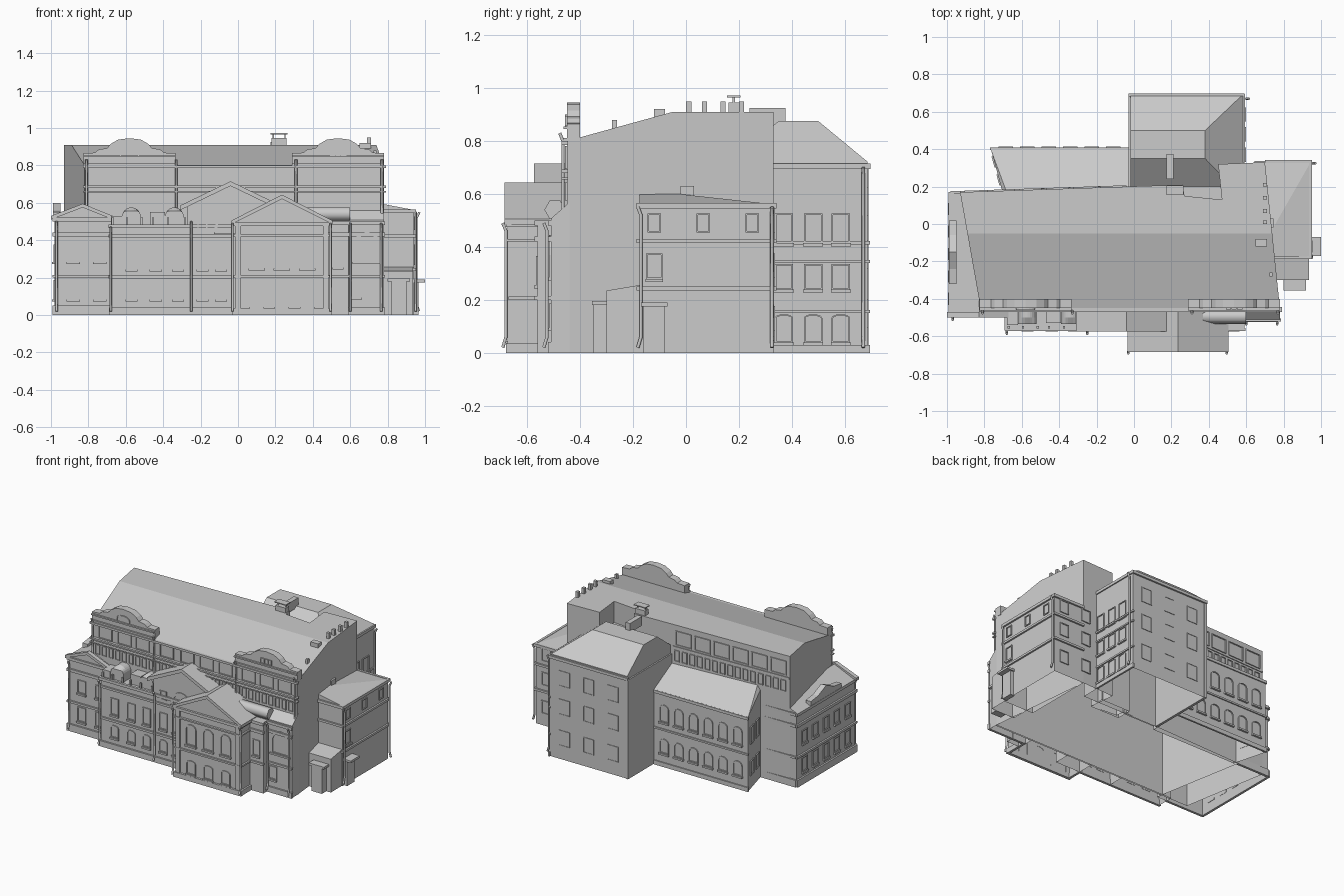
import bpy, bmesh, math
from mathutils import Vector

if "Cube" in bpy.data.objects:
    bpy.data.objects.remove(bpy.data.objects["Cube"])


def finish(name, bm):
    bmesh.ops.recalc_face_normals(bm, faces=bm.faces[:])
    me = bpy.data.meshes.new(name)
    bm.to_mesh(me)
    bm.free()
    ob = bpy.data.objects.new(name, me)
    bpy.context.collection.objects.link(ob)
    return ob


def prism(bm, lo, hi, caps=(True, True)):
    a, b = [bm.verts.new(p) for p in lo], [bm.verts.new(p) for p in hi]
    n = len(a)
    for i in range(n):
        bm.faces.new((a[i], a[(i + 1) % n], b[(i + 1) % n], b[i]))
    if caps[0]:
        bm.faces.new(a[::-1])
    if caps[1]:
        bm.faces.new(b)


def slope(axis, p, q):
    """Roof plane through two (coordinate, z) points, running along the other axis."""
    du, dz = q[0] - p[0], q[1] - p[1]
    s = 1 if du > 0 else -1
    if axis == 'x':
        return Vector((p[0], 0, p[1])), Vector((-dz * s, 0, du * s))
    return Vector((0, p[0], p[1])), Vector((0, -dz * s, du * s))


def block(name, foot, h, cuts=()):
    """Open-bottomed walls over a footprint, trimmed by roof planes."""
    bm = bmesh.new()
    prism(bm, [(x, y, 0) for x, y in foot], [(x, y, h) for x, y in foot], (False, True))
    for co, no in cuts:
        r = bmesh.ops.bisect_plane(bm, geom=bm.verts[:] + bm.edges[:] + bm.faces[:], dist=1e-5,
                                   plane_co=co, plane_no=no, clear_outer=True)
        edges = [e for e in r['geom_cut'] if isinstance(e, bmesh.types.BMEdge) and e.is_boundary]
        bmesh.ops.holes_fill(bm, edges=edges, sides=0)
    return finish(name, bm)


def rect(x0, x1, y0, y1):
    return [(x0, y0), (x1, y0), (x1, y1), (x0, y1)]


def boxes(name, dims):
    bm = bmesh.new()
    for x0, x1, y0, y1, z0, z1 in dims:
        f = rect(x0, x1, y0, y1)
        prism(bm, [(x, y, z0) for x, y in f], [(x, y, z1) for x, y in f])
    return finish(name, bm)


def profile_y(name, pts, y0, y1):
    bm = bmesh.new()
    prism(bm, [(x, y0, z) for x, z in pts], [(x, y1, z) for x, z in pts])
    return finish(name, bm)


# A wall is (origin, direction); local coordinates are (along, outward, up)
def front(y): return Vector((0, y)), Vector((1, 0))
def back(y): return Vector((0, y)), Vector((-1, 0))
def right(x): return Vector((x, 0)), Vector((0, 1))
def left(x): return Vector((x, 0)), Vector((0, -1))
def between(p, q): return Vector(p), (Vector(q) - Vector(p)).normalized()


def put(wall, t, o, z):
    p, d = wall
    return (p.x + d.x * t + d.y * o, p.y + d.y * t - d.x * o, z)


def outline(w, z0, z1, arch, m):
    h = w / 2 + m
    pts = [(-h, z0 - m), (h, z0 - m)]
    if not arch:
        return pts + [(h, z1 + m), (-h, z1 + m)]
    rise = w * arch
    for i in range(9):
        a = math.pi * i / 8
        pts.append((h * math.cos(a), z1 - rise + (rise + m) * math.sin(a)))
    return pts


def windows(name, wall, ts, z0, z1, w, arch=0, sill=True, m=0.006, d=0.007):
    bm = bmesh.new()
    for t in ts:
        inn, out = outline(w, z0, z1, arch, 0), outline(w, z0, z1, arch, m)
        rings = [[bm.verts.new(put(wall, t + u, o, z)) for u, z in pts]
                 for pts, o in ((out, -0.002), (out, d), (inn, d), (inn, 0.001))]
        n = len(inn)
        for a, b in zip(rings, rings[1:]):
            for i in range(n):
                bm.faces.new((a[i], a[(i + 1) % n], b[(i + 1) % n], b[i]))
        bm.faces.new(rings[3])
        if sill:
            c = [(t - w * .65, -.002), (t + w * .65, -.002), (t + w * .65, .014), (t - w * .65, .014)]
            prism(bm, [put(wall, *p, z0 - .018) for p in c], [put(wall, *p, z0 - .006) for p in c])
    return finish(name, bm)


def strips(name, wall, t0, t1, rows, d=0.012):
    """Horizontal mouldings: rows of (z, height)."""
    bm = bmesh.new()
    c = [(t0, -.005), (t1, -.005), (t1, d), (t0, d)]
    for z, h in rows:
        prism(bm, [put(wall, *p, z) for p in c], [put(wall, *p, z + h) for p in c])
    return finish(name, bm)


def pipe(name, pts, r=0.007):
    cu = bpy.data.curves.new(name, 'CURVE')
    cu.dimensions, cu.bevel_depth, cu.bevel_resolution, cu.use_fill_caps = '3D', r, 1, True
    sp = cu.splines.new('POLY')
    sp.points.add(len(pts) - 1)
    for p, q in zip(sp.points, pts):
        p.co = (*q, 1)
    bpy.context.collection.objects.link(bpy.data.objects.new(name, cu))


# Main hall and the low link roof in its rear notch
hall = [(-.82, -.45), (.78, -.45), (.70, .33), (.45, .32), (.47, .13), (.27, .15), (.26, .21), (-.93, .17)]
block("main_hall", hall, .91, [slope('y', (-.45, .80), (-.05, .91))])
block("rear_link", rect(.24, .47, .13, .24), .76)
F = front(-.45)
strips("hall_cornice", F, -.83, .79, [(.785, .015), (.68, .012), (.655, .008)], .02)
windows("hall_large_windows", F, [-.72, -.57, -.43, -.24, -.08, .07, .22, .40, .54, .68], .70, .775, .095, sill=False)
windows("hall_small_windows", F, [-.78 + .052 * i for i in range(30)], .58, .64, .026, sill=False, m=.004)
B = between((.26, .21), (-.93, .17))
windows("hall_rear_large_windows", B, [.38 + .145 * i for i in range(6)], .775, .865, .11, sill=False)
windows("hall_rear_small_windows", B, [.33 + .058 * i for i in range(15)], .66, .73, .032, sill=False, m=.004)
strips("hall_rear_cornice", B, .3, 1.19, [(.75, .01)], .006)

# Curved roof parapets
half = [(.245, .80), (.245, .865), (.185, .868), (.165, .885), (.12, .892), (.10, .915), (.06, .938), (0, .945)]
for nm, cx in (("left", -.58), ("right", .535)):
    pts = [(cx + x, z) for x, z in half] + [(cx - x, z) for x, z in half[-2::-1]]
    profile_y(nm + "_parapet", pts, -.45, -.40)
    strips(nm + "_parapet_moulding", front(-.45), cx - .245, cx + .245, [(.80, .012), (.845, .01)])
windows("left_parapet_oval", front(-.45), [-.58], .855, .895, .09, arch=.22, sill=False)
windows("right_parapet_lights", front(-.45), [.505, .535, .565], .86, .89, .02, sill=False, m=.004)

# Left wing with front gable and side parapet
lw = [(-.98, -.485), (-.6, -.485), (-.72, .165), (-.98, .165)]
block("left_wing", lw, .7, [slope('x', (-.98, .52), (-.83, .585)), slope('x', (-.68, .52), (-.83, .585))])
profile_y("left_wing_gable_moulding", [(-1, .51), (-.83, .575), (-.67, .51), (-.67, .53), (-.83, .595), (-1, .53)], -.50, -.47)
bm = bmesh.new()
side = [(-.32, .5), (.02, .5), (.02, .55), (-.06, .56), (-.15, .60), (-.24, .56), (-.32, .55)]
prism(bm, [(-.99, y, z) for y, z in side], [(-.95, y, z) for y, z in side])
finish("left_wing_side_parapet", bm)
rows = [(.0, .05), (.2, .015), (.42, .02), (.50, .02)]
strips("left_wing_front_mouldings", front(-.485), -.99, -.68, rows)
strips("left_wing_side_mouldings", left(-.98), -.17, .49, rows)
strips("left_wing_back_mouldings", back(.165), .72, .98, rows)
for z0, z1 in ((.09, .18), (.29, .37)):
    windows("left_wing_front_windows", front(-.485), [-.88, -.74], z0, z1, .055)
    windows("left_wing_side_windows", left(-.98), [-.08, .04, .16, .28, .40], z0, z1, .05)

# Front left bay, terrace dormers
G = front(-.56)
block("front_left_bay", rect(-.68, -.27, -.56, -.44), .48)
strips("front_left_bay_mouldings", G, -.69, -.03, [(0, .04), (.195, .015), (.415, .015), (.465, .02)])
strips("front_left_bay_side_mouldings", left(-.68), .48, .57, [(.195, .015), (.415, .015), (.465, .02)])
windows("front_bay_ground_windows", G, [-.57, -.44, -.32, -.19, -.09], .09, .165, .05, arch=.25)
windows("front_bay_upper_windows", G, [-.57, -.44, -.32, -.19, -.09], .25, .355, .05)
for cx in (-.57, -.34):
    bm = bmesh.new()
    arch = [(cx + .05, .48)] + [(cx + .05 * math.cos(math.pi * i / 12), .525 + .05 * math.sin(math.pi * i / 12))
                                for i in range(13)] + [(cx - .05, .48)]
    prism(bm, [(x, -.535, min(z, .555)) for x, z in arch], [(x, -.50, z) for x, z in arch], (True, False))
    prism(bm, [(x, -.50, z) for x, z in arch], [(x, -.45, z) for x, z in arch], (False, True))
    finish("barrel_dormer", bm)
boxes("terrace_boxes", [(-.47, -.39, -.53, -.45, .48, .55), (-.68, -.62, -.54, -.45, .48, .53)])
boxes("terrace_posts", [(x, x + .012, -.558, -.546, .48, .52) for x in (-.675, -.60, -.52, -.46, -.38, -.29)])

# Rear front-facing gable
block("centre_gable", rect(-.27, .18, -.56, -.44), .8,
      [slope('x', (-.32, .575), (-.04, .70)), slope('x', (.24, .575), (-.04, .70))])
profile_y("centre_gable_moulding", [(-.31, .56), (-.04, .69), (.23, .56), (.23, .585), (-.04, .715), (-.31, .585)], -.575, -.45)
windows("centre_arched_window", G, [-.05], .45, .525, .12, arch=.5, m=.015)
windows("centre_attic_windows", G, [-.19], .46, .51, .04, sill=False)

# Pediment bay
block("pediment_bay", rect(-.015, .485, -.665, -.44), .8,
      [slope('x', (-.03, .495), (.235, .63)), slope('x', (.5, .495), (.235, .63))])
profile_y("pediment_roof", [(-.035, .485), (.235, .62), (.505, .485), (.505, .505), (.235, .643), (-.035, .505)], -.685, -.44)
P = front(-.665)
strips("pediment_cornice", P, -.03, .5, [(.475, .02), (.42, .01), (.0, .035)], .015)
strips("pediment_string", P, -.015, .485, [(.2, .012)])
for w, a, b in ((right(.485), -.67, -.5), (left(-.015), .56, .67)):
    strips("pediment_side_mouldings", w, a, b, [(0, .035), (.2, .012), (.42, .01), (.475, .02)])
windows("pediment_upper_windows", P, [.1, .235, .37], .255, .39, .068, arch=.4)
windows("pediment_ground_windows", P, [.1, .235, .37], .05, .135, .06, arch=.2)
boxes("pediment_pilasters", [(x, x + .03, -.675, -.66, 0, .48) for x in (-.015, .455)])

# Front right bay with barrel roof
block("front_right_bay", rect(.48, .78, -.51, -.44), .57, [slope('y', (-.53, .49), (-.45, .56))])
block("front_right_pier", rect(.48, .59, -.56, -.5), .50)
strips("front_right_mouldings", front(-.51), .48, .785, [(0, .04), (.2, .015), (.42, .02), (.48, .02)])
strips("pier_mouldings", G, .48, .595, [(.2, .015), (.42, .02), (.48, .02)])
windows("front_right_windows", front(-.51), [.63], .1, .18, .05)
windows("front_right_arch", front(-.51), [.69], .29, .43, .12, arch=.5, m=.015)
windows("pier_window", G, [.535], .26, .36, .045)
pipe("barrel_roof", [(.34, -.495, .54), (.60, -.495, .54)], .04)

# Right wing, side porch and door
block("right_wing", rect(.70, .94, -.175, .33), .61,
      [slope('x', (.95, .56), (.74, .60)), slope('y', (.34, .56), (.0, .597))])
W = right(.94)
rows = [(.235, .015), (.415, .015), (.545, .02)]
for w, a, b in ((W, -.187, .342), (front(-.175), .75, .95), (back(.33), -.95, -.70)):
    strips("right_wing_mouldings", w, a, b, rows)
windows("right_wing_attic_windows", W, [-.12, .065, .25], .46, .52, .04, sill=False)
windows("right_wing_window", W, [-.12], .285, .37, .05)
for z0 in (.09, .29, .46):
    windows("right_wing_rear_windows", back(.33), [-.86, -.68], z0, z0 + .08, .06, sill=False)
block("side_porch", rect(.75, .935, -.30, -.175), .3, [slope('y', (-.30, .235), (-.18, .255))])
boxes("porch_and_door", [(.82, .90, -.35, -.30, 0, .18), (.80, .92, -.355, -.30, .18, .195),
                         (.93, .965, -.16, -.08, 0, .175), (.93, 1.0, -.17, -.07, .175, .19)])

# Tall rear block with hipped roof
block("rear_block", rect(-.02, .585, .2, .685), .875, [slope('y', (.70, .71), (.5, .875)),
      slope('x', (.59, .71), (.38, .875)), slope('y', (.2, .76), (.35, .875))])
boxes("rear_block_fire_wall", [(-.03, -.012, .2, .69, 0, .70)])
R, K = right(.585), back(.685)
strips("rear_right_mouldings", R, .33, .695, [(.695, .02), (.41, .012), (.34, .01), (.15, .012), (0, .03)], .008)
strips("rear_cornice", K, -.59, .03, [(.695, .02)])
for z0, z1 in ((.045, .14), (.245, .33), (.42, .52)):
    windows("rear_right_windows", R, [.37, .48, .585], z0, z1, .058, arch=.15 if z0 < .1 else 0)
for z0 in (.1, .32, .52):
    windows("rear_windows", K, [-.47, -.28, -.09], z0, z0 + .1, .075, sill=False, m=.004, d=.004)

# Low rear block
block("low_rear_block", [(-.70, .16), (-.03, .16), (-.03, .40), (-.765, .40)], .65,
      [slope('y', (.41, .52), (.17, .65)), slope('x', (-.77, .52), (-.66, .68))])
L = back(.40)
strips("low_rear_mouldings", L, .03, .77, [(.505, .02), (.255, .012), (0, .03)], .008)
for z0, z1 in ((.1, .19), (.32, .43)):
    windows("low_rear_windows", L, [.11 + .115 * i for i in range(6)], z0, z1, .06, arch=.4)
    windows("low_rear_end_windows", between((-.765, .40), (-.70, .16)), [.07, .17], z0, z1, .05, sill=False)

# Chimneys and vents
boxes("chimneys", [(.69, .71, y, y + .02, .9, .95) for y in (0, .06, .13, .20)] +
      [(.65, .71, -.12, -.08, .88, .92), (.725, .74, -.28, -.26, .83, .88), (.72, .745, -.02, .03, .58, .63),
       (.18, .26, .16, .20, .9, .945), (.175, .265, .155, .205, .965, .972),
       (.185, .192, .175, .185, .94, .97), (.248, .255, .175, .185, .94, .97),
       (.175, .21, .24, .375, .86, .925)])

# Downpipes with kicked-out shoes
for x, y, z0, z1 in [(-.97, -.50, .02, .5), (-.68, -.575, .02, .47), (-.25, -.575, .02, .5), (-.03, -.68, .02, .49),
                     (.495, -.68, .02, .49), (.6, -.525, .02, .49), (.765, -.525, .02, .49), (-.81, -.465, .5, .83),
                     (-.33, -.465, .5, .83), (.31, -.465, .5, .83), (.77, -.465, .5, .83), (.95, -.17, .02, .55)]:
    pipe("downpipe", [(x, y - .012, z0), (x, y, z0 + .04), (x, y, z1 - .03), (x, y - .012, z1)])
for x, y, z in ((.60, .67, .70), (.955, .325, .55)):
    pipe("side_downpipe", [(x + .012, y, .02), (x, y, .06), (x, y, z - .03), (x + .015, y, z)])
